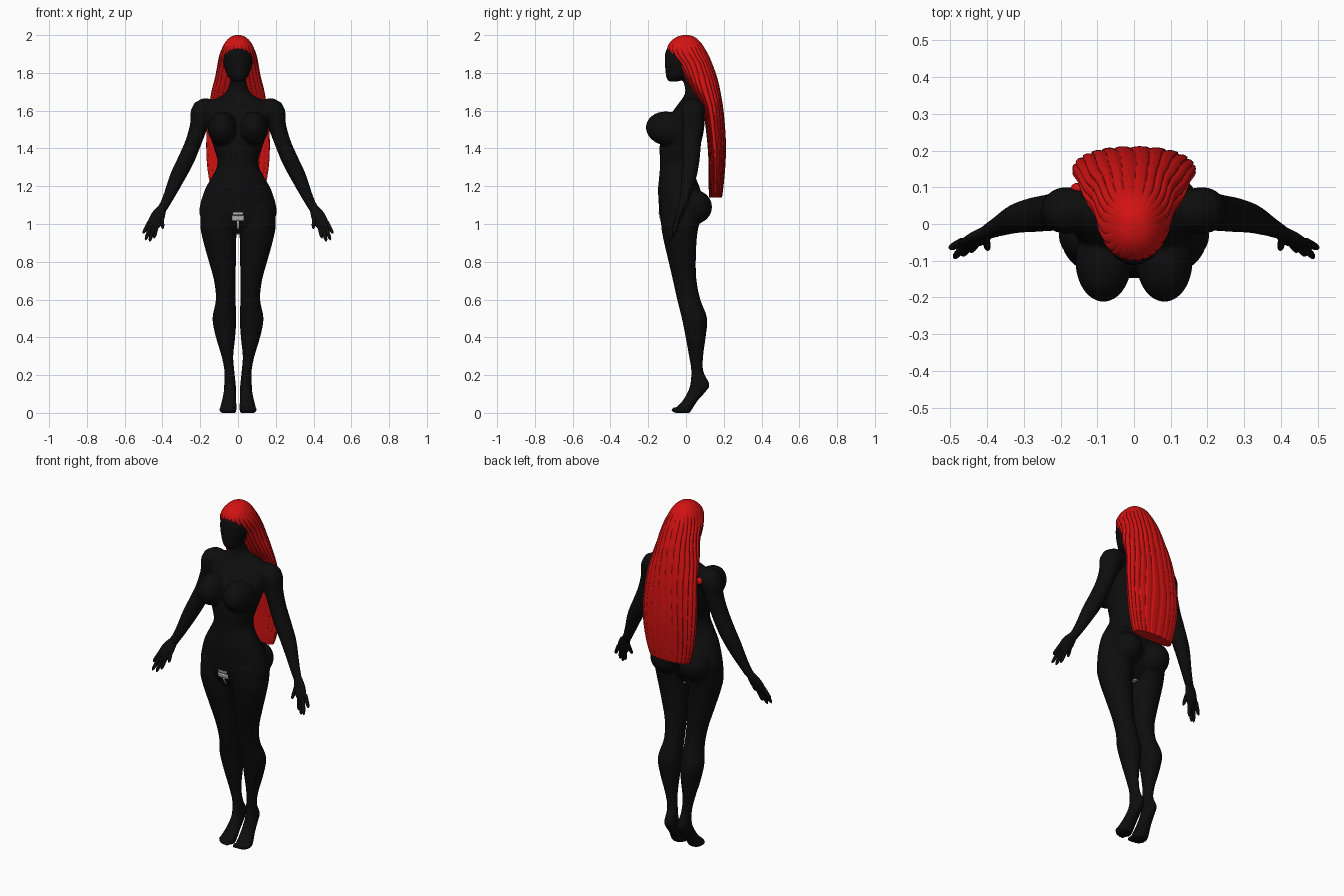
import bpy, bmesh, math
from mathutils import Vector, Matrix

if "Cube" in bpy.data.objects:
    bpy.data.objects.remove(bpy.data.objects["Cube"])

def material(name, rgb):
    m = bpy.data.materials.new(name)
    m.diffuse_color = (*rgb, 1)
    m.use_nodes = True
    m.node_tree.nodes["Principled BSDF"].inputs["Base Color"].default_value = m.diffuse_color
    return m

BLACK = material("matte black", (0.004, 0.004, 0.004))
RED = material("bright red", (0.65, 0.006, 0.006))
GREY = material("pale grey", (0.55, 0.55, 0.55))

def finish(bm, name, mat, angle=60):
    bmesh.ops.recalc_face_normals(bm, faces=bm.faces)
    me = bpy.data.meshes.new(name)
    bm.to_mesh(me)
    bm.free()
    ob = bpy.data.objects.new(name, me)
    bpy.context.collection.objects.link(ob)
    me.materials.append(mat)
    bpy.context.view_layer.objects.active = ob
    ob.select_set(True)
    bpy.ops.object.shade_smooth_by_angle(angle=math.radians(angle))
    ob.select_set(False)
    return ob

def smooth_rows(rows, n):
    """Catmull-Rom interpolation of tuples"""
    out = []
    for i in range(len(rows) - 1):
        a, b, c, d = (rows[max(i - 1, 0)], rows[i], rows[i + 1], rows[min(i + 2, len(rows) - 1)])
        for j in range(n):
            t = j / n
            out.append(tuple(0.5 * (2 * q + (r - p) * t + (2 * p - 5 * q + 4 * r - s) * t * t
                       + (3 * q - p - 3 * r + s) * t ** 3) for p, q, r, s in zip(a, b, c, d)))
    return out + [rows[-1]]

def loft(bm, rings):
    vs = [[bm.verts.new(p) for p in r] for r in rings]
    n = len(vs[0])
    for a, b in zip(vs, vs[1:]):
        for i in range(n):
            bm.faces.new((a[i], a[(i + 1) % n], b[(i + 1) % n], b[i]))
    bm.faces.new(vs[0])
    bm.faces.new(vs[-1])

def stack(bm, rows, side=1, n=36):
    """Level sections: z, x min, x max, y front, y back"""
    rings = []
    for z, x0, x1, y0, y1 in smooth_rows(rows, 4):
        rings.append([(side * ((x0 + x1) / 2 + (x1 - x0) / 2 * math.cos(a)),
                       (y0 + y1) / 2 + (y1 - y0) / 2 * math.sin(a), z)
                      for a in (2 * math.pi * i / n for i in range(n))])
    loft(bm, rings)

def tube(bm, path, side=1, n=16, steps=4):
    """Sections across a path: x, y, z, wide radius, thin radius"""
    pts = smooth_rows(path, steps)
    rings = []
    for i, (x, y, z, ra, rb) in enumerate(pts):
        t = (Vector(pts[min(i + 1, len(pts) - 1)][:3]) - Vector(pts[max(i - 1, 0)][:3])).normalized()
        u = t.cross(Vector((0, 1, 0))).normalized()
        v = t.cross(u)
        ring = [Vector((x, y, z)) + u * ra * math.cos(a) + v * rb * math.sin(a)
                for a in (2 * math.pi * k / n for k in range(n))]
        rings.append([(side * p.x, p.y, p.z) for p in ring])
    loft(bm, rings)

def ball(bm, centre, scale, tilt=0):
    m = Matrix.Translation(centre) @ Matrix.Rotation(tilt, 4, 'X') @ Matrix.Diagonal((*scale, 1))
    bmesh.ops.create_uvsphere(bm, u_segments=28, v_segments=18, radius=1, matrix=m)

def widths(rows):
    return [(z, -w, w, f, b) for z, w, f, b in rows]

# Body: torso, head, legs and arms fused into one skin
bm = bmesh.new()
stack(bm, widths([
    (0.95, .06, -.09, .02), (1.0, .17, -.125, .05), (1.05, .203, -.14, .07), (1.1, .201, -.144, .09),
    (1.15, .187, -.147, .085), (1.2, .167, -.147, .07), (1.25, .138, -.142, .052), (1.32, .108, -.137, .055),
    (1.4, .127, -.14, .072), (1.48, .152, -.13, .092), (1.55, .168, -.1, .1), (1.61, .18, -.06, .102),
    (1.65, .15, -.03, .097), (1.68, .08, -.01, .085), (1.72, .054, -.005, .08), (1.8, .05, -.03, .06)]))
stack(bm, widths([
    (1.755, .02, -.092, -.04), (1.77, .046, -.102, 0), (1.8, .062, -.108, .04), (1.86, .078, -.112, .07),
    (1.92, .076, -.106, .08), (1.945, .055, -.068, .06), (1.96, .03, -.03, .03)]))
for s in (1, -1):
    stack(bm, [
        (1.1, .02, .19, -.13, .1), (1.0, .008, .2, -.132, .07), (.92, .009, .187, -.12, .057),
        (.8, .011, .154, -.092, .052), (.7, .013, .127, -.069, .056), (.6, .013, .117, -.047, .076),
        (.5, .009, .135, -.022, .112), (.4, .015, .117, -.002, .104), (.3, .025, .087, .016, .091),
        (.22, .019, .072, .028, .092), (.15, .012, .073, .022, .125), (.11, .01, .076, .008, .102),
        (.07, .009, .084, -.014, .066), (.04, .008, .092, -.04, .045), (.015, .008, .097, -.066, .03),
        (0, .012, .09, -.06, .02)], s)
    for i in range(5):  # toes
        ball(bm, (s * (.024 + .016 * i), -.06 + .004 * i * i * .5, .016), (.011, .018, .014))
    ball(bm, (s * .083, -.1, 1.505), (.077, .113, .09), -.15)
    ball(bm, (s * .092, .038, 1.09), (.088, .1, .092))
    tube(bm, [
        (.13, .035, 1.605, .05, .055), (.185, .037, 1.6, .062, .064), (.207, .035, 1.52, .048, .054),
        (.237, .03, 1.43, .043, .05), (.275, .025, 1.34, .044, .047), (.32, .015, 1.25, .041, .04),
        (.365, -.005, 1.15, .03, .028), (.4, -.022, 1.08, .024, .02)], s, 24)
body = finish(bm, "body", BLACK)
rm = body.modifiers.new("fuse", 'REMESH')
rm.mode = 'VOXEL'
rm.voxel_size = 0.007
rm.use_smooth_shade = True
sm = body.modifiers.new("soften", 'SMOOTH')
sm.factor = 0.5
sm.iterations = 4

# Hands: palm, four fingers and a thumb
for s, label in ((1, "left"), (-1, "right")):
    bm = bmesh.new()
    tube(bm, [(.375, -.01, 1.13, .025, .022), (.4, -.022, 1.085, .024, .018), (.422, -.036, 1.045, .036, .017),
              (.442, -.05, 1.005, .036, .014), (.452, -.057, .985, .025, .008)], s)
    for base, tip in (((.468, -.048, 1.012), (.502, -.066, .95)), ((.458, -.056, 1.0), (.49, -.092, .915)),
                      ((.444, -.056, .995), (.468, -.085, .908)), ((.43, -.052, .99), (.445, -.074, .925)),
                      ((.405, -.035, 1.05), (.398, -.07, .975))):
        b, t = Vector(base), Vector(tip)
        tube(bm, [(*b.lerp(t, f), r, r) for f, r in ((0, .011), (.5, .0105), (.85, .0085), (1, .003))], s, 10, 3)
    finish(bm, label + "_hand", BLACK)

# Hair: long tapering fall with vertical strand grooves
bm = bmesh.new()
rings, N, LOBES = [], 264, 24
for z, w, f, b in smooth_rows([
        (2.0, .012, -.015, .015), (1.99, .04, -.05, .045), (1.965, .066, -.082, .075), (1.93, .085, -.1, .1),
        (1.89, .1, -.085, .122), (1.84, .11, -.045, .143), (1.78, .121, -.012, .164), (1.72, .137, .02, .179),
        (1.66, .148, .06, .19), (1.6, .156, .09, .199), (1.5, .166, .105, .208), (1.4, .169, .115, .212),
        (1.3, .163, .12, .208), (1.2, .146, .12, .199), (1.14, .127, .122, .191)], 4):
    k = .3 + .2 * min(1, max(0, (z - 1.6) / .25))
    cy = f + k * (b - f)
    depth = .07 * min(1, (2.0 - z) / .12)
    ring = []
    for i in range(N):
        a = 2 * math.pi * i / N
        wave = a + .04 * math.sin(9 * z + 3 * a)
        g = 1 - depth * (1 - abs(math.sin(wave * LOBES / 2))) ** 2
        c, sn = math.cos(a), math.sin(a)
        x = math.copysign(abs(c) ** .88, c) * w * g
        y = math.copysign(abs(sn) ** .88, sn) * ((b - cy) if sn > 0 else (cy - f)) * g
        ring.append((x, cy + y, z))
    rings.append(ring)
loft(bm, rings)
finish(bm, "hair", RED, 50)

# Loose lock of hair behind the shoulder
bm = bmesh.new()
ball(bm, (-.155, .095, 1.61), (.018, .017, .02))
finish(bm, "loose_lock", RED)

# Small grey plates following the front of the body
for name, w, z0, z1 in (("upper_plate", .027, 1.05, 1.062), ("middle_plate", .031, 1.018, 1.044),
                        ("lower_strip", .006, .975, 1.018)):
    bm = bmesh.new()
    bmesh.ops.create_grid(bm, x_segments=8, y_segments=4, size=1)
    for v in bm.verts:
        v.co = (v.co.x * w, -.3, (z0 + z1) / 2 + v.co.y * (z1 - z0) / 2)
    ob = finish(bm, name, GREY)
    wrap = ob.modifiers.new("follow body", 'SHRINKWRAP')
    wrap.target = body
    wrap.wrap_method = 'PROJECT'
    wrap.use_project_y = True
    thick = ob.modifiers.new("thickness", 'SOLIDIFY')
    thick.thickness = 0.008
    thick.offset = 0
bm = bmesh.new()
bmesh.ops.create_cube(bm, size=1, matrix=Matrix.Translation((0, -.03, .947)) @ Matrix.Diagonal((.02, .09, .009, 1)))
finish(bm, "under_plate", GREY, 30)
